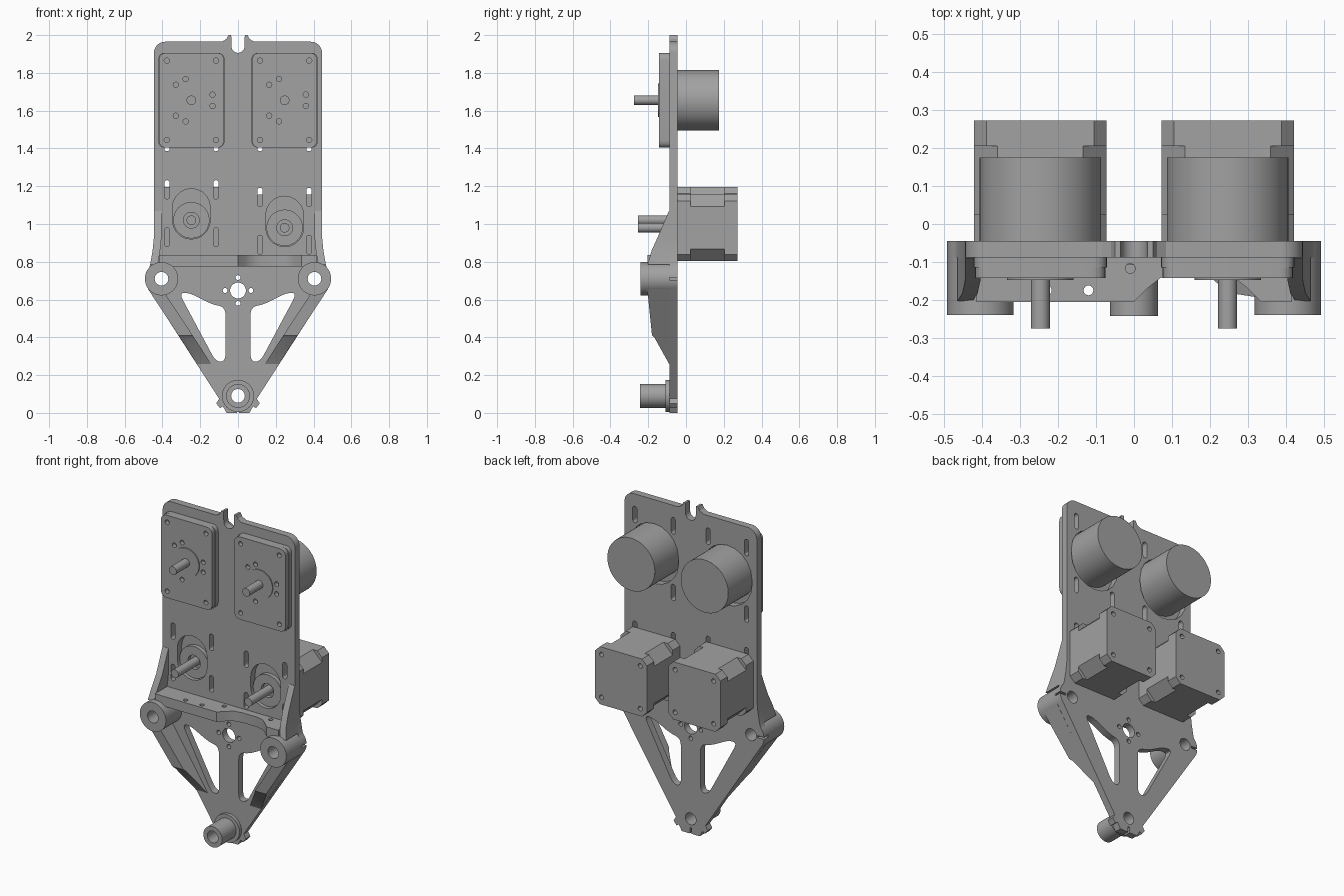
import bpy, math
from mathutils import Vector

if "Cube" in bpy.data.objects:
    bpy.data.objects.remove(bpy.data.objects["Cube"])

metal = bpy.data.materials.new("grey_metal")
GREY = (0.36, 0.36, 0.36, 1)
metal.use_nodes = True
metal.diffuse_color = GREY
metal.node_tree.nodes["Principled BSDF"].inputs["Base Color"].default_value = GREY


def circle(x, z, r, n=32):
    return [(x + r * math.cos(2 * math.pi * i / n), z + r * math.sin(2 * math.pi * i / n))
            for i in range(n)]


def arc(x, z, r, start, end, n=10):
    angles = [math.radians(start + (end - start) * i / n) for i in range(n + 1)]
    return [(x + r * math.cos(a), z + r * math.sin(a)) for a in angles]


def slot(x, low, high, r):
    """Upright slot with round ends at low and high."""
    return arc(x, high - r, r, 0, 180) + arc(x, low + r, r, 180, 360)


def rounded(points, r):
    """Round off each corner of a polygon."""
    out = []
    for i, p in enumerate(points):
        p = Vector(p)
        a, b = Vector(points[i - 1]), Vector(points[(i + 1) % len(points)])
        s = p + (a - p).normalized() * min(r, (a - p).length * 0.45)
        e = p + (b - p).normalized() * min(r, (b - p).length * 0.45)
        for k in range(6):
            t = k / 5
            out.append(tuple(s * (1 - t) ** 2 + p * 2 * t * (1 - t) + e * t * t))
    return out


def mirrored(points):
    return [(-x, z) for x, z in reversed(points)]


def rectangle(x, z, w, h):
    return [(x - w, z - h), (x + w, z - h), (x + w, z + h), (x - w, z + h)]


def finish(name, mesh, bevel=0):
    obj = bpy.data.objects.new(name, mesh)
    bpy.context.collection.objects.link(obj)
    mesh.materials.clear()
    mesh.materials.append(metal)
    for p in mesh.polygons:
        p.use_smooth = True
        p.material_index = 0
    mesh.set_sharp_from_angle(angle=math.radians(30))
    if bevel:
        mod = obj.modifiers.new("soft_edge", 'BEVEL')
        mod.width, mod.segments, mod.limit_method = bevel, 3, 'ANGLE'
        mod.angle_limit = math.radians(50)
    return obj


def slab(name, loops, start, end, axis='y', bevel=0):
    """Extrude an outline with holes from start to end along an axis."""
    curve = bpy.data.curves.new(name, 'CURVE')
    curve.dimensions, curve.fill_mode = '2D', 'BOTH'
    curve.extrude = (end - start) / 2
    for loop in loops:
        spline = curve.splines.new('POLY')
        spline.points.add(len(loop) - 1)
        for pt, (u, v) in zip(spline.points, loop):
            pt.co = (u, v, 0, 1)
        spline.use_cyclic_u = True
    temp = bpy.data.objects.new(name + "_outline", curve)
    bpy.context.collection.objects.link(temp)
    mesh = bpy.data.meshes.new_from_object(temp.evaluated_get(bpy.context.evaluated_depsgraph_get()))
    bpy.data.objects.remove(temp)
    # weld the caps to the sides
    import bmesh
    bm = bmesh.new()
    bm.from_mesh(mesh)
    bmesh.ops.remove_doubles(bm, verts=bm.verts, dist=1e-5)
    bmesh.ops.recalc_face_normals(bm, faces=bm.faces)
    bm.to_mesh(mesh)
    bm.free()
    middle = (start + end) / 2
    for v in mesh.vertices:
        x, u, w = v.co
        v.co = (x, middle + w, u) if axis == 'y' else (x, u, middle + w)
    if axis == 'y':
        mesh.flip_normals()
    return finish(name, mesh, bevel)


def rib(name, stations, side, width, back):
    """Wall following the plate edge; stations are (outer x, z, front y)."""
    verts, faces = [], []
    for x, z, y in stations:
        verts += [(side * x, back, z), (side * x, y, z),
                  (side * (x - width), y, z), (side * (x - width), back, z)]
    for i in range(0, len(verts) - 4, 4):
        for k in range(4):
            n = (k + 1) % 4
            faces.append((i + k, i + n, i + n + 4, i + k + 4))
    last = len(verts) - 4
    faces += [(3, 2, 1, 0), tuple(range(last, last + 4))]
    if side < 0:
        faces = [tuple(reversed(f)) for f in faces]
    mesh = bpy.data.meshes.new(name)
    mesh.from_pydata(verts, [], faces)
    finish(name, mesh)


FRONT, BACK = -0.088, -0.045
EAR = (0.405, 0.71)
TIP = 0.09
GEAR_Z = 1.655
MOTOR_X = 0.247
sides = ((-1, "right", 1.02), (1, "left", 0.98))

# Main plate: half outline from the top notch down to the bottom clamp
half = arc(0, 1.94, 0.034, 270, 360)
half += [(0.036, 2.0), (0.05, 2.0), (0.06, 1.98), (0.085, 1.965)]
half += arc(0.385, 1.905, 0.06, 90, 0)
half += [(0.445, 0.93), (0.452, 0.86), (0.465, 0.785)]
half += arc(*EAR, 0.088, 42, 4, 6) + [(0.45, 0.716), (0.45, 0.704)] + arc(*EAR, 0.088, -4, -35, 6)
half += [(0.1, 0.075), (0.115, 0.05), (0.095, 0.025), (0.08, 0.035), (0.06, 0),
         (0.006, 0), (0.006, 0.035)]
outline = half + mirrored(half)[:-1]

window = rounded([(0.066, 0.272), (0.118, 0.272), (0.312, 0.635), (0.255, 0.635),
                  (0.14, 0.575), (0.066, 0.56)], 0.045)
holes = [window, mirrored(window), circle(0, 0.648, 0.042), circle(0, TIP, 0.036)]
holes += [circle(0.068 * a, 0.648 + 0.068 * b, 0.013, 16)
          for a, b in ((1, 0), (-1, 0), (0, 1), (0, -1))]
for s, label, mz in sides:
    holes += [circle(s * EAR[0], EAR[1], 0.036), slot(s * MOTOR_X, mz - 0.1, mz + 0.167, 0.1),
              slot(s * MOTOR_X, GEAR_Z - 0.2, GEAR_Z + 0.165, 0.165)]
    for x in (0.117, 0.376):
        for low in (mz - 0.14, mz + 0.112, 1.385, 1.79):
            holes.append(slot(s * x, low, low + 0.1, 0.014))
slab("main_plate", [outline] + holes, FRONT, BACK)

# Front shelf with a curved cutaway for the drive
shelf = [(-0.415, FRONT), (-0.415, -0.205), (0, -0.205), (0.035, -0.17), (0.07, -0.142),
         (0.12, -0.132), (0.22, -0.132), (0.265, -0.142), (0.3, -0.17), (0.335, -0.205),
         (0.415, -0.205), (0.415, FRONT)]
shelf_holes = [circle(x, y, 0.013, 16) for x, y in
               ((-0.23, -0.175), (-0.12, -0.175), (-0.01, -0.117), (0.3, -0.115))]
slab("front_shelf", [shelf] + shelf_holes, 0.775, 0.835, 'z')

# Bottom bearing boss
slab("tip_flange", [circle(0, TIP, 0.085, 48), circle(0, TIP, 0.036)], -0.108, FRONT)
slab("tip_boss", [circle(0, TIP, 0.063, 48), circle(0, TIP, 0.036)], -0.243, -0.108)

for s, label, mz in sides:
    # Ear boss and stiffening ribs
    ex = s * EAR[0]
    slab(label + "_ear_boss", [circle(ex, EAR[1], 0.088, 48), circle(ex, EAR[1], 0.036)],
         -0.24, FRONT)
    rib(label + "_upper_rib", [(0.445, 1.07, FRONT - 0.002), (0.445, 0.93, -0.15),
                               (0.452, 0.86, -0.182), (0.465, 0.785, -0.203)], s, 0.04, FRONT)
    rib(label + "_lower_rib", [(0.476, 0.655, -0.205), (0.315, 0.41, -0.18),
                               (0.305, 0.395, -0.165), (0.218, 0.26, FRONT - 0.002)],
        s, 0.075, FRONT)

    # Upper gear motor
    x = s * MOTOR_X
    bolts = [circle(x + 0.116 * math.cos(math.radians(a)), GEAR_Z + 0.116 * math.sin(math.radians(a)),
                    0.014, 16) for a in (15, 105, 135, 225, 255, 345)]
    corners = [circle(x + a * 0.13, z, 0.014, 16) for a in (-1, 1) for z in (1.445, 1.865)]
    body = rounded(rectangle(x, GEAR_Z, 0.172, 0.251), 0.04)
    slab(label + "_gear_cover", [body] + bolts + corners, -0.142, -0.115)
    slab(label + "_gear_base", [rounded(rectangle(x, GEAR_Z, 0.176, 0.251), 0.04)], -0.115, FRONT)
    slab(label + "_gear_collar", [circle(x, GEAR_Z, 0.088, 48)], -0.148, -0.142)
    slab(label + "_gear_shaft", [circle(x, GEAR_Z, 0.025)], -0.275, -0.148)
    slab(label + "_motor_can", [circle(x, GEAR_Z, 0.16, 64)], FRONT, 0.175, bevel=0.008)

    # Lower square motor: two end caps around a core with deeper corners
    def block(cut, h=0.175):
        k = h - cut
        return [(x + a, mz + b) for a, b in ((-k, -h), (k, -h), (h, -k), (h, k),
                                             (k, h), (-k, h), (-h, k), (-h, -k))]
    screws = [circle(x + a * 0.13, mz + b * 0.13, 0.014, 16) for a in (-1, 1) for b in (-1, 1)]
    slab(label + "_motor_front_cap", [block(0.033)], BACK, 0.025)
    slab(label + "_motor_core", [block(0.062)], 0.025, 0.205)
    slab(label + "_motor_rear_cap", [block(0.033)] + screws, 0.205, 0.273)
    slab(label + "_motor_pilot", [circle(x, mz, 0.096, 48), circle(x, mz, 0.042)], -0.07, BACK)
    slab(label + "_motor_shaft", [circle(x, mz, 0.025)], -0.255, BACK)
